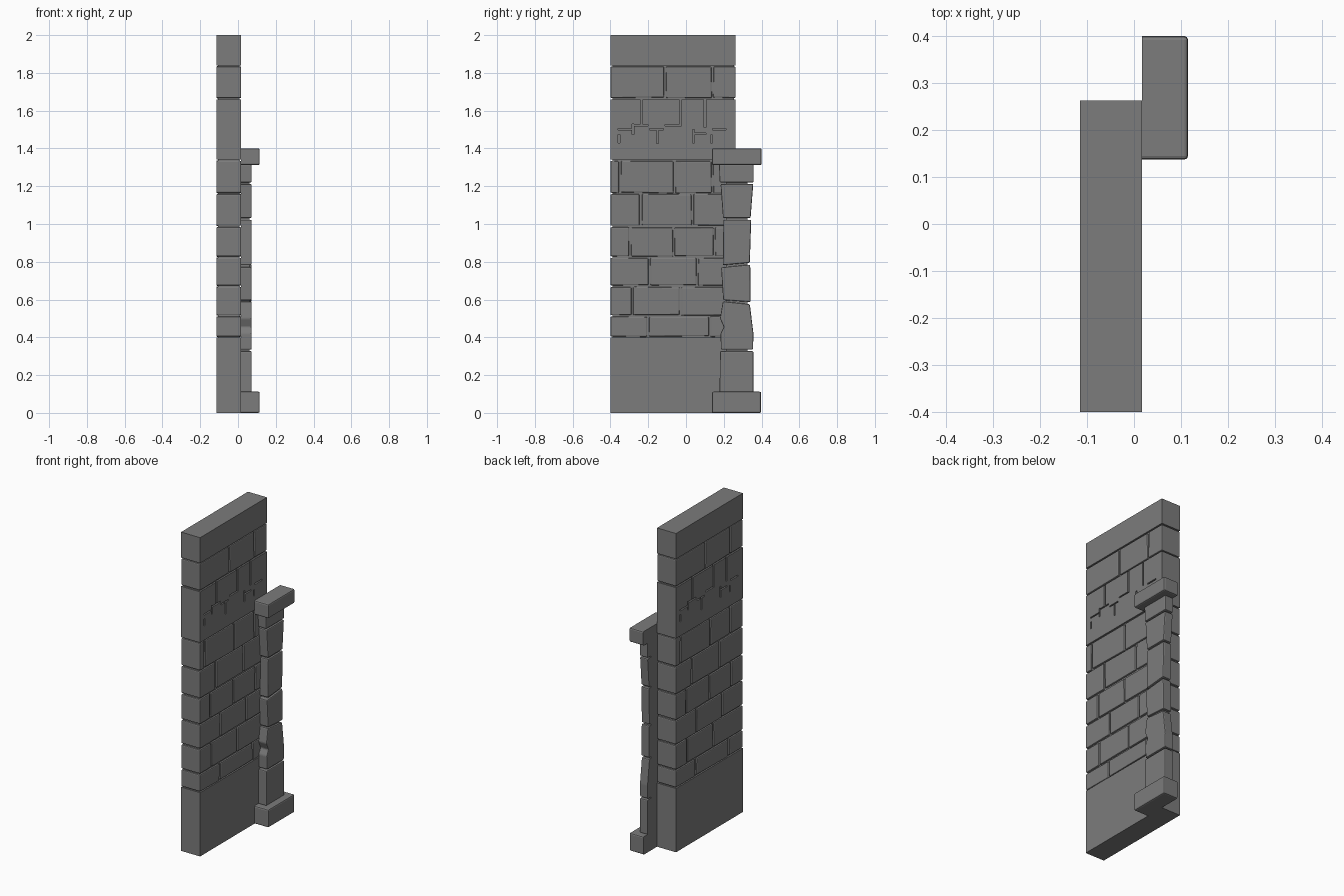
import bpy, bmesh, random
from mathutils import Matrix, Vector

if "Cube" in bpy.data.objects:
    bpy.data.objects.remove(bpy.data.objects["Cube"])

random.seed(4)
stone = bpy.data.materials.new("grey stone")
stone.diffuse_color = (0.2, 0.2, 0.2, 1)
stone.use_nodes = True
stone.node_tree.nodes["Principled BSDF"].inputs["Base Color"].default_value = stone.diffuse_color

# Wall extents
X0, X1, Y0, Y1 = -0.115, 0.017, -0.4, 0.263
XC, YC = (X0 + X1) / 2, (Y0 + Y1) / 2
TURN = (Matrix.Translation((XC, YC, 0)) @ Matrix.Rotation(3.14159265, 4, 'Z')
        @ Matrix.Translation((-XC, -YC, 0)))


def prism(poly, x0, x1, bevel=0.0):
    """Extrude a (y, z) outline from x0 to x1, bevelling all but the x0 rim."""
    bm = bmesh.new()
    a = [bm.verts.new((x0, y, z)) for y, z in poly]
    b = [bm.verts.new((x1, y, z)) for y, z in poly]
    n = len(poly)
    bm.faces.new(a[::-1])
    bm.faces.new(b)
    for i in range(n):
        j = (i + 1) % n
        bm.faces.new((a[i], a[j], b[j], b[i]))
    bmesh.ops.recalc_face_normals(bm, faces=bm.faces)
    if bevel:
        edges = [e for e in bm.edges if max(v.co.x for v in e.verts) > x0 + 1e-5]
        bmesh.ops.bevel(bm, geom=edges, offset=bevel, segments=2, profile=0.5,
                        affect='EDGES', clamp_overlap=True)
    me = bpy.data.meshes.new("part")
    bm.to_mesh(me)
    bm.free()
    return me


def make(name, meshes, turned=False):
    """Join meshes into one object, optionally turned to the wall's far side."""
    bm = bmesh.new()
    for m in meshes:
        bm.from_mesh(m)
        bpy.data.meshes.remove(m)
    if turned:
        bm.transform(TURN)
    me = bpy.data.meshes.new(name)
    bm.to_mesh(me)
    bm.free()
    me.materials.append(stone)
    ob = bpy.data.objects.new(name, me)
    bpy.context.collection.objects.link(ob)
    return ob


def rect(y0, y1, z0, z1):
    return [(y0, z0), (y1, z0), (y1, z1), (y0, z1)]


# Plain bands and the recessed mortar core
make("wall_plinth", [prism(rect(Y0, Y1, 0, 0.4), X0, X1)])
make("wall_coping", [prism(rect(Y0, Y1, 1.84, 2.0), X0, X1)])
make("mortar_core", [prism(rect(Y0 + 0.01, Y1 - 0.01, 0.39, 1.85), X0 + 0.01, X1 - 0.01)])

# Brick courses: bottom, top, joint positions
courses = [
    (0.405, 0.51, (-0.2, 0.125)),
    (0.517, 0.667, (-0.285, -0.03)),
    (0.675, 0.821, (-0.195, 0.06)),
    (0.829, 0.983, (-0.295, -0.065, 0.15)),
    (0.991, 1.158, (-0.24, 0.035)),
    (1.165, 1.335, (-0.35, -0.06, 0.14)),
    (1.667, 1.834, (-0.11, 0.14)),
]
for turned, side in ((False, "near"), (True, "far")):
    for k, (z0, z1, joints) in enumerate(courses):
        ys = [Y0, *joints, Y1]
        bricks = []
        for i in range(len(ys) - 1):
            def corner(first, z):
                # Outer wall ends stay straight; inner joints wander a little
                idx = i if first else i + 1
                if idx in (0, len(ys) - 1):
                    return (ys[idx], z)
                dy = 0.005 if first else -0.005
                return (ys[idx] + dy + random.uniform(-0.002, 0.002),
                        z + random.uniform(-0.003, 0.003))
            outline = [corner(True, z0), corner(False, z0), corner(False, z1), corner(True, z1)]
            bricks.append(prism(outline, XC, X1, 0.006))
        make(f"brick_course_{k + 1}_{side}", bricks, turned)

# Worn course: one slab with broken grooves cut into both faces
worn = make("worn_course", [prism(rect(Y0, Y1, 1.341, 1.66), X0, X1)])
upright = [(-0.235, 1.52, 1.68), (-0.03, 1.52, 1.68), (0.1, 1.51, 1.68),
           (-0.355, 1.43, 1.475), (-0.28, 1.475, 1.53), (-0.15, 1.425, 1.50),
           (0.04, 1.43, 1.50), (0.135, 1.43, 1.47)]
level = [(-0.36, -0.283, 1.502), (-0.277, -0.2, 1.522), (-0.192, -0.12, 1.502),
         (-0.11, -0.035, 1.524), (0.045, 0.105, 1.478), (0.14, 0.212, 1.502)]
grooves = [rect(y - 0.005, y + 0.005, a, b) for y, a, b in upright]
grooves += [rect(a, b, z - 0.004, z + 0.004) for a, b, z in level]
for turned in (False, True):
    cutter = make("groove_cutter", [prism(g, X1 - 0.01, X1 + 0.02) for g in grooves], turned)
    cutter.hide_render = True
    cutter.hide_viewport = False
    mod = worn.modifiers.new("grooves", 'BOOLEAN')
    mod.operation = 'DIFFERENCE'
    mod.solver = 'EXACT'
    mod.use_self = True
    mod.object = cutter
    bpy.context.view_layer.objects.active = worn
    bpy.ops.object.modifier_apply(modifier=mod.name)
    bpy.data.objects.remove(cutter)

# Pillar standing against the near face
make("pillar_base", [prism(rect(0.137, 0.398, 0, 0.112), X1, 0.115, 0.008)])
make("pillar_cap", [prism(rect(0.137, 0.4, 1.312, 1.4), X1, 0.115, 0.008)])
make("pillar_core", [prism(rect(0.212, 0.325, 0.1, 1.32), X1, 0.06)])
stones = [
    [(0.178, 0.11), (0.357, 0.11), (0.357, 0.327), (0.18, 0.327)],
    [(0.185, 0.335), (0.355, 0.335), (0.357, 0.42), (0.338, 0.575), (0.195, 0.59),
     (0.18, 0.50), (0.2, 0.455), (0.183, 0.42)],
    [(0.197, 0.597), (0.342, 0.587), (0.34, 0.785), (0.186, 0.77)],
    [(0.195, 0.782), (0.338, 0.795), (0.345, 1.022), (0.198, 1.022)],
    [(0.196, 1.032), (0.342, 1.032), (0.356, 1.212), (0.183, 1.212)],
    [(0.178, 1.22), (0.358, 1.22), (0.358, 1.315), (0.175, 1.315)],
]
for i, outline in enumerate(stones):
    make(f"pillar_stone_{i + 1}", [prism(outline, X1, 0.072, 0.006)])
